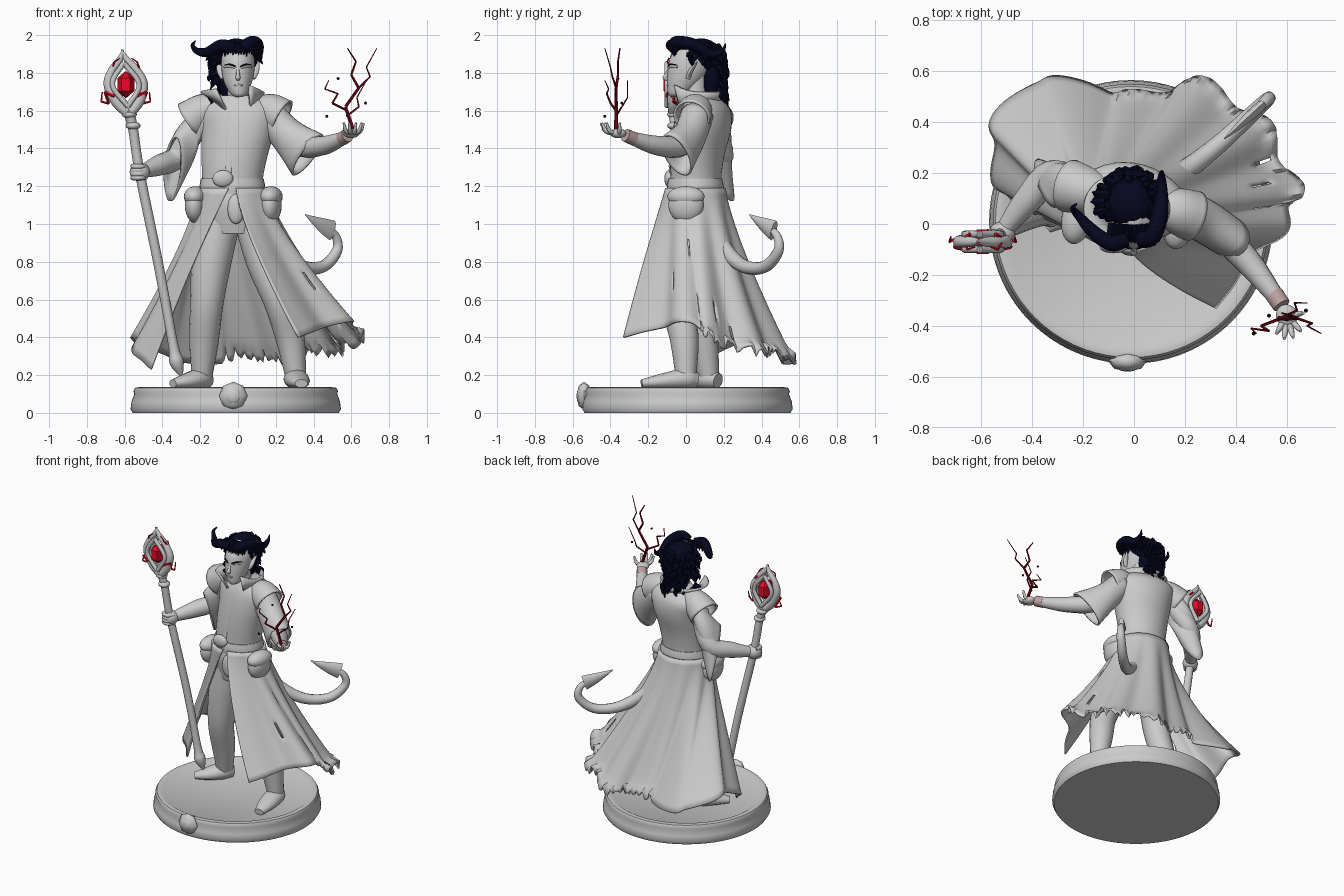
import bpy, bmesh, math, random
from mathutils import Vector, Matrix

random.seed(4)
if "Cube" in bpy.data.objects:
    bpy.data.objects.remove(bpy.data.objects["Cube"])


def material(name, r, g, b):
    m = bpy.data.materials.new(name)
    m.use_nodes = True
    m.diffuse_color = (r, g, b, 1)
    m.node_tree.nodes["Principled BSDF"].inputs["Base Color"].default_value = (r, g, b, 1)
    return m


GREY = material("clay grey", .6, .6, .6)
NAVY = material("midnight navy", .002, .002, .014)
RED = material("gem red", .8, .003, .02)
DARK = material("dark red", .16, .002, .008)
BLACK = material("black", .003, .003, .004)
BLUSH = material("blush", .5, .36, .36)


def finish(name, bm, mat, smooth=True, thick=0):
    bmesh.ops.recalc_face_normals(bm, faces=bm.faces)
    mesh = bpy.data.meshes.new(name)
    bm.to_mesh(mesh)
    bm.free()
    mesh.materials.append(mat)
    ob = bpy.data.objects.new(name, mesh)
    bpy.context.collection.objects.link(ob)
    if thick:
        mod = ob.modifiers.new("thickness", "SOLIDIFY")
        mod.thickness, mod.offset = thick, 0
    if smooth:
        bpy.ops.object.select_all(action="DESELECT")
        ob.select_set(True)
        bpy.context.view_layer.objects.active = ob
        bpy.ops.object.shade_smooth_by_angle(angle=math.radians(50))


def skin(bm, rings, closed=True, cap=True):
    rows = [[bm.verts.new(p) for p in ring] for ring in rings]
    n = len(rows[0])
    for a, b in zip(rows, rows[1:]):
        for i in range(n if closed else n - 1):
            j = (i + 1) % n
            bm.faces.new((a[i], a[j], b[j], b[i]))
    if cap:
        bm.faces.new(rows[0])
        bm.faces.new(rows[-1])


def smooth_path(pts, sub):
    # Catmull-Rom through points of any dimension
    pts = [Vector(p) for p in pts]
    ext = [pts[0] * 2 - pts[1]] + pts + [pts[-1] * 2 - pts[-2]]
    out = []
    for a, b, c, d in zip(ext, ext[1:], ext[2:], ext[3:]):
        for k in range(sub):
            t = k / sub
            out.append(b + (c - a) * (t / 2) + (a * 2 - b * 5 + c * 4 - d) * (t * t / 2)
                       + (b * 3 - a - c * 3 + d) * (t ** 3 / 2))
    return out + [pts[-1]]


def add_tube(bm, pts, n=12, sub=5, ref=None, raw=False, cap=True):
    # points are x, y, z, radius and optionally a second radius
    path = smooth_path([tuple(p) + (p[3],) if len(p) == 4 else p for p in pts], sub)
    pos = [Vector(p[:3]) for p in path]
    last = len(pos) - 1
    dirs = [(pos[min(i + 1, last)] - pos[max(i - 1, 0)]).normalized() for i in range(last + 1)]
    if ref is None:
        ref = min(Matrix.Identity(3), key=lambda a: max(abs(d.dot(a)) for d in dirs))
    ref = Vector(ref).normalized()
    rings = []
    for p, c, d in zip(path, pos, dirs):
        side = d.cross(ref).normalized()
        up = ref if raw else side.cross(d)
        rings.append([c + side * (math.cos(a) * max(p[3], .001)) + up * (math.sin(a) * max(p[4], .001))
                      for a in (math.tau * k / n for k in range(n))])
    skin(bm, rings, True, cap)


def tube(name, pts, mat=GREY, smooth=True, thick=0, **kw):
    bm = bmesh.new()
    add_tube(bm, pts, **kw)
    finish(name, bm, mat, smooth, thick)


def ball(name, loc, size, mat=GREY, turn=0, seg=24):
    bm = bmesh.new()
    m = Matrix.Translation(loc) @ Matrix.Rotation(math.radians(turn), 4, "Z") @ Matrix.Diagonal((*size, 1))
    bmesh.ops.create_uvsphere(bm, u_segments=seg, v_segments=max(4, seg // 2), radius=1, matrix=m)
    finish(name, bm, mat)


def stack(name, rows, turn=lambda z: 0, n=32):
    # horizontal ellipses: z, centre x, centre y, half width, half depth
    rings = []
    for z, cx, cy, rx, ry in smooth_path(rows, 4):
        rot = Matrix.Rotation(turn(z), 3, "Z")
        rings.append([rot @ Vector((rx * math.cos(a), ry * math.sin(a), 0)) + Vector((cx, cy, z))
                      for a in (math.tau * k / n for k in range(n))])
    bm = bmesh.new()
    skin(bm, rings)
    finish(name, bm, GREY)


# Display base with raised rim and front ornament
bm = bmesh.new()
profile = [(.545, 0), (.557, .02), (.552, .06), (.537, .1), (.542, .115), (.532, .133), (.505, .137), (.49, .128), (.02, .13)]
skin(bm, [[(r * math.cos(a) - .012, r * math.sin(a) + .008, z) for a in (math.tau * k / 72 for k in range(72))]
          for r, z in profile])
finish("base", bm, GREY)
ball("base_ornament", (-.025, -.54, .09), (.075, .04, .075), seg=8)
ball("base_ornament_boss", (-.025, -.56, .09), (.045, .02, .045), seg=12)

# Legs and boots
tube("right_leg", [(-.09, .05, 1.05, .11), (-.14, .04, .8, .105), (-.165, .04, .58, .088),
                   (-.18, .09, .38, .078), (-.19, .12, .2, .056)], n=16)
tube("left_leg", [(.08, .03, 1.05, .11), (.15, -.02, .8, .105), (.22, -.05, .6, .088),
                  (.275, -.01, .4, .077), (.305, 0, .2, .056)], n=16)
tube("right_boot", [(-.16, .17, .17, .04), (-.2, .12, .18, .065, .055), (-.27, .05, .168, .06, .042),
                    (-.345, -.01, .155, .03, .022)], ref=(0, 0, 1))
tube("left_boot", [(.295, .06, .17, .04), (.305, 0, .18, .065, .055), (.32, -.12, .168, .062, .042),
                   (.335, -.235, .155, .035, .022)], ref=(0, 0, 1))

# Coat body
twist = lambda z: math.radians(-16) * min(1, max(0, (z - 1.15) / .3))
stack("coat_body", [(.95, -.01, .05, .16, .12), (1.1, -.02, .05, .185, .15), (1.2, -.03, .05, .16, .135),
                    (1.35, -.02, .06, .175, .14), (1.5, 0, .085, .2, .15), (1.6, 0, .095, .215, .135),
                    (1.655, 0, .09, .16, .1), (1.68, 0, .08, .09, .08)], twist)
stack("belt", [(1.16, -.03, .05, .176, .148), (1.2, -.03, .05, .174, .15), (1.24, -.03, .05, .166, .142)])
ball("belt_buckle", (-.08, -.09, 1.24), (.055, .025, .045))
ball("sash_knot", (-.01, -.1, 1.08), (.045, .025, .08))
tube("coat_placket", [(-.03, -.036, 1.58, .02, .006), (-.04, -.062, 1.45, .02, .006), (-.05, -.082, 1.27, .016, .006)],
     ref=(0, -1, 0))

# Long flared coat skirt, open at the front, with folds, slits and a torn hem
hem = smooth_path([(.32, -.33, .4), (.46, -.14, .45), (.61, .02, .48), (.64, .14, .36), (.56, .32, .3),
                   (.42, .48, .28), (.2, .56, .25), (0, .5, .27), (-.2, .56, .26), (-.42, .55, .31),
                   (-.56, .36, .4), (-.54, .17, .31), (-.46, .07, .23)], 14)
count = len(hem) - 1
edge = [random.uniform(0, .07) if .2 < i / count < .62 else 0 for i in range(count + 1)]
rows = []
for k in range(25):
    t = k / 24
    row = []
    for i, h in enumerate(hem):
        u = i / count
        a = math.radians(-84 + 348 * u)
        top = Vector((-.03 + .18 * math.cos(a), .05 + .155 * math.sin(a), 1.19))
        p = top.lerp(h, t)
        power_x = 1.45 - .45 * max(0, (u - .85) / .15)
        power_y = min(power_x, 1.05 + 3 * u)
        hip = .04 * math.sin(math.pi * t)
        p.x = top.x + (h.x - top.x) * (t ** power_x + hip)
        p.y = top.y + (h.y - top.y) * (t ** power_y + hip)
        fold = math.sin(u * math.tau * 9) * .03 * t * min(1, u * 6, (1 - u) * 8)
        p.xy += Vector((math.cos(a), math.sin(a))) * fold
        p.z += edge[i] * max(0, t - .9) * 10
        row.append(p)
    rows.append(row)
bm = bmesh.new()
skin(bm, rows, False, False)
bm.faces.ensure_lookup_table()
slits = [(20, 15), (30, 9), (34, 18), (45, 17), (52, 20)]
bmesh.ops.delete(bm, geom=[bm.faces[(k + j) * count + i] for i, k in slits for j in range(3)], context="FACES")
finish("coat_skirt", bm, GREY, thick=.012)

# Hip pouches with flaps
for side, x, y in (("left", .175, .0), ("right", -.225, .02)):
    ball(side + "_pouch", (x, y, 1.1), (.055, .095, .095), turn=-10)
    ball(side + "_pouch_flap", (x, y, 1.145), (.06, .1, .055), turn=-10)

# High open collar
lower, upper = [], []
for k in range(33):
    a = math.radians(-58 + 296 * k / 32)
    c, s = math.cos(a), math.sin(a)
    tip = max(0, -s) ** 2
    lower.append((.12 * c, .08 + .1 * s - .03 * tip, 1.65 - .06 * tip))
    upper.append((-.03 + .165 * c, .06 + .14 * s, 1.7 + .05 * tip * (1 if c > 0 else .4)))
bm = bmesh.new()
skin(bm, [lower, upper], False, False)
finish("collar", bm, GREY, thick=.014)

# Sleeves, shoulder caps and arms
for name, pts in (("left", [(.1, .06, 1.615, .06), (.17, .05, 1.6, .085), (.235, .03, 1.565, .095)]),
                  ("right", [(-.1, .11, 1.62, .06), (-.18, .13, 1.6, .085), (-.255, .15, 1.55, .1)])):
    tube(name + "_shoulder_cap", pts, ref=(0, 0, 1), cap=False, thick=.012, n=20)
tube("left_sleeve", [(.16, .06, 1.58, .08), (.26, .02, 1.47, .08, .09), (.37, -.05, 1.365, .075, .135)],
     ref=(0, 0, 1), cap=False, thick=.012, n=24)
tube("right_sleeve", [(-.17, .12, 1.58, .08), (-.26, .16, 1.45, .08, .11), (-.345, .16, 1.29, .055, .19)],
     ref=(.1, -.45, .88), raw=True, cap=False, thick=.012, n=24)
tube("left_arm", [(.2, .05, 1.55, .06), (.32, -.02, 1.42, .06), (.45, -.15, 1.415, .052), (.56, -.29, 1.455, .034)])
tube("left_wrist", [(.55, -.275, 1.45, .037), (.58, -.32, 1.47, .036)], BLUSH)
tube("right_arm", [(-.2, .13, 1.55, .06), (-.32, .19, 1.36, .062), (-.42, .09, 1.31, .055), (-.5, -.01, 1.28, .036)])

# Hands
ball("left_palm", (.6, -.36, 1.48), (.042, .045, .025), turn=30)
fingers = [(.56, -.43), (.59, -.45), (.625, -.445), (.655, -.42), (.665, -.35)]
for i, (x, y) in enumerate(fingers):
    mid = Vector((.6, -.36)).lerp(Vector((x, y)), .7)
    tube("left_finger_%d" % i, [(.6, -.36, 1.48, .014), (*mid, 1.49, .012), (x, y, 1.535, .006)], n=8, sub=3)
ball("right_fist", (-.52, -.04, 1.275), (.055, .05, .05), turn=25)
for i in range(4):
    z = 1.305 - i * .02
    tube("right_finger_%d" % i, [(-.55, -.02, z, .013), (-.555, -.065, z, .014), (-.515, -.08, z, .013),
                                 (-.485, -.045, z, .01)], n=8, sub=3)

# Head and face
stack("neck", [(1.62, 0, .07, .065, .065), (1.7, 0, .05, .055, .06), (1.78, 0, .05, .055, .06)])
stack("head", [(1.672, .005, -.06, .018, .02), (1.69, .005, -.045, .045, .05), (1.74, 0, -.015, .07, .085),
               (1.8, 0, .01, .085, .108), (1.87, 0, .03, .088, .118), (1.93, 0, .05, .07, .1), (1.96, 0, .05, .03, .05)])
tube("nose", [(0, -.08, 1.84, .008), (0, -.102, 1.79, .01), (0, -.111, 1.774, .013), (0, -.09, 1.765, .008)], n=8)
ball("lips", (.003, -.093, 1.735), (.024, .01, .007))
for side, s in (("left", 1), ("right", -1)):
    tube(side + "_brow", [(s * .01, -.088, 1.828, .01), (s * .045, -.075, 1.837, .01), (s * .072, -.045, 1.832, .006)], n=8)
    tube(side + "_eyebrow", [(s * .014, -.096, 1.834, .004), (s * .043, -.084, 1.845, .005), (s * .07, -.053, 1.842, .003)],
         NAVY, n=6)
    tube(side + "_ear", [(s * .08, .01, 1.77, .012), (s * .092, .025, 1.81, .012, .02), (s * .11, .06, 1.86, .003)], n=8)

# Hair mass with loose curls, fuller on the right
ball("hair_cap", (-.01, .08, 1.888), (.098, .108, .095), NAVY)
ball("hair_nape", (-.025, .13, 1.77), (.08, .058, .135), NAVY)
bm = bmesh.new()
for k in range(210):
    a = random.uniform(-.7, math.pi + .7)
    z = random.uniform(1.67, 1.95)
    wide = .098 * math.sqrt(max(.1, 1 - max(0, (z - 1.88) / .1) ** 2))
    left = math.cos(a) > 0
    if z < 1.86 and math.sin(a) < (.75 if left else .3) and (left or k % 3):
        continue
    out = Vector((math.cos(a), math.sin(a), 0))
    p = Vector((-.015, .088, z)) + out * wide
    q = p + out * random.uniform(.012, .03) + Vector((random.uniform(-.02, .02), 0, -.015))
    r = q + out * random.uniform(-.01, .015) - Vector((random.uniform(-.02, .02), 0, random.uniform(.015, .045)))
    add_tube(bm, [(*p, .02), (*q, .014), (*r, .002)], n=6, sub=3)
for k in range(14):
    x = -.085 + .0125 * k
    drop = 1.885 + random.uniform(0, .02)
    add_tube(bm, [(x, 0, 1.945, .02), (x * 1.1, -.05, 1.935, .016), (x * 1.15, -.075 + abs(x) * .3, drop, .003)], n=6, sub=3)
finish("hair_curls", bm, NAVY)

# Curling horns
tube("left_horn", [(.025, -.06, 1.935, .034), (.072, -.05, 1.962, .034), (.103, .04, 1.95, .032),
                   (.108, .13, 1.9, .024), (.108, .19, 1.915, .014), (.11, .21, 1.955, .003)], NAVY)
tube("right_horn", [(-.03, -.06, 1.935, .03), (-.09, -.075, 1.945, .032), (-.16, -.03, 1.91, .027),
                    (-.215, .03, 1.915, .018), (-.24, .06, 1.945, .011), (-.225, .08, 1.97, .003)], NAVY)

# Tail with a barbed tip
tube("tail", [(.08, .14, 1.0, .045), (.2, .21, .86, .042), (.33, .31, .775, .036), (.45, .42, .775, .032),
              (.525, .49, .86, .028), (.515, .48, .94, .022), (.46, .43, .985, .014)], ref=(1, -1, 0))
tube("tail_barb", [(.5, .465, .965, .02, .055), (.46, .43, .985, .02, .045), (.4, .375, 1.02, .012, .022),
                   (.355, .335, 1.05, .002)], ref=(.5, .5, 1), sub=2, n=8)

# Staff
tube("staff_shaft", [(-.3, .03, .2, .01), (-.325, .025, .27, .038), (-.345, .02, .37, .026), (-.42, 0, .78, .026),
                     (-.52, -.04, 1.27, .026), (-.555, -.055, 1.5, .026), (-.58, -.065, 1.6, .03)])
for i, (x, z) in enumerate([(-.555, 1.52), (-.575, 1.58)]):
    ball("staff_collar_%d" % i, (x, -.06, z), (.04, .04, .022), seg=16)
heart = Vector((-.594, -.07, 1.738))
outline = [(.01, -.15, .024), (.06, -.09, .028), (.092, 0, .026), (.065, .075, .022), (.02, .13, .018), (-.005, .185, .004)]
inner = [(0, -.115, .014), (.071, 0, .014), (0, .115, .014)]
for side, s in (("left", 1), ("right", -1)):
    place = lambda r, h, w, y=0: (heart.x + r * s - h * .1, heart.y + y, heart.z + h, w)
    tube("staff_frame_" + side, [place(*p) for p in outline])
    for face, y in (("front", -.03), ("back", .03)):
        tube("staff_inner_frame_%s_%s" % (face, side), [place(*p, y) for p in inner], n=8)
tube("gem", [(*(heart + Vector((0, 0, h))), r, r * 1.25) for h, r in
             ((-.07, .004), (-.034, .045), (.034, .045), (.07, .004))], RED, False, n=6, sub=1, ref=(0, 1, 0))


def bolt(name, pts, mat, size):
    bm = bmesh.new()
    for i, (a, b) in enumerate(zip(pts, pts[1:])):
        w = [size * (1 - .8 * (i + k) / len(pts)) for k in (0, 1)]
        add_tube(bm, [(*a, w[0]), (*b, w[1])], n=5, sub=1)
    finish(name, bm, mat, False)


# Sparks around the staff head
for i, s in enumerate((-1, 1)):
    bolt("staff_spark_low_%d" % i, [heart + Vector((s * x, y, z)) for x, y, z in
         ((.06, -.03, -.06), (.11, -.02, -.04), (.09, .02, -.1), (.13, 0, -.09), (.125, .02, -.04))], RED, .01)
    bolt("staff_spark_high_%d" % i, [heart + Vector((s * x, y, z)) for x, y, z in
         ((.05, .03, .09), (.08, .01, .06), (.06, -.03, .12), (.03, -.02, .14))], RED, .008)

# Lightning rising from the open palm
bolt("lightning_trunk", [(.61, -.37, 1.5), (.57, -.37, 1.62), (.64, -.37, 1.72), (.6, -.36, 1.79), (.625, -.36, 1.86),
                         (.58, -.35, 1.93)], DARK, .011)
bolt("lightning_right", [(.64, -.37, 1.72), (.7, -.39, 1.78), (.68, -.4, 1.83), (.735, -.43, 1.93)], DARK, .006)
bolt("lightning_left", [(.58, -.37, 1.6), (.5, -.4, 1.64), (.53, -.42, 1.69), (.46, -.41, 1.715), (.48, -.43, 1.76)], DARK, .007)
bolt("lightning_low", [(.575, -.37, 1.57), (.64, -.34, 1.62), (.63, -.31, 1.67), (.68, -.31, 1.76)], DARK, .006)
for i, p in enumerate([(.53, -.36, 1.77), (.675, -.34, 1.64), (.47, -.43, 1.57)]):
    ball("ember_%d" % i, p, (.008, .008, .008), BLACK, seg=8)
